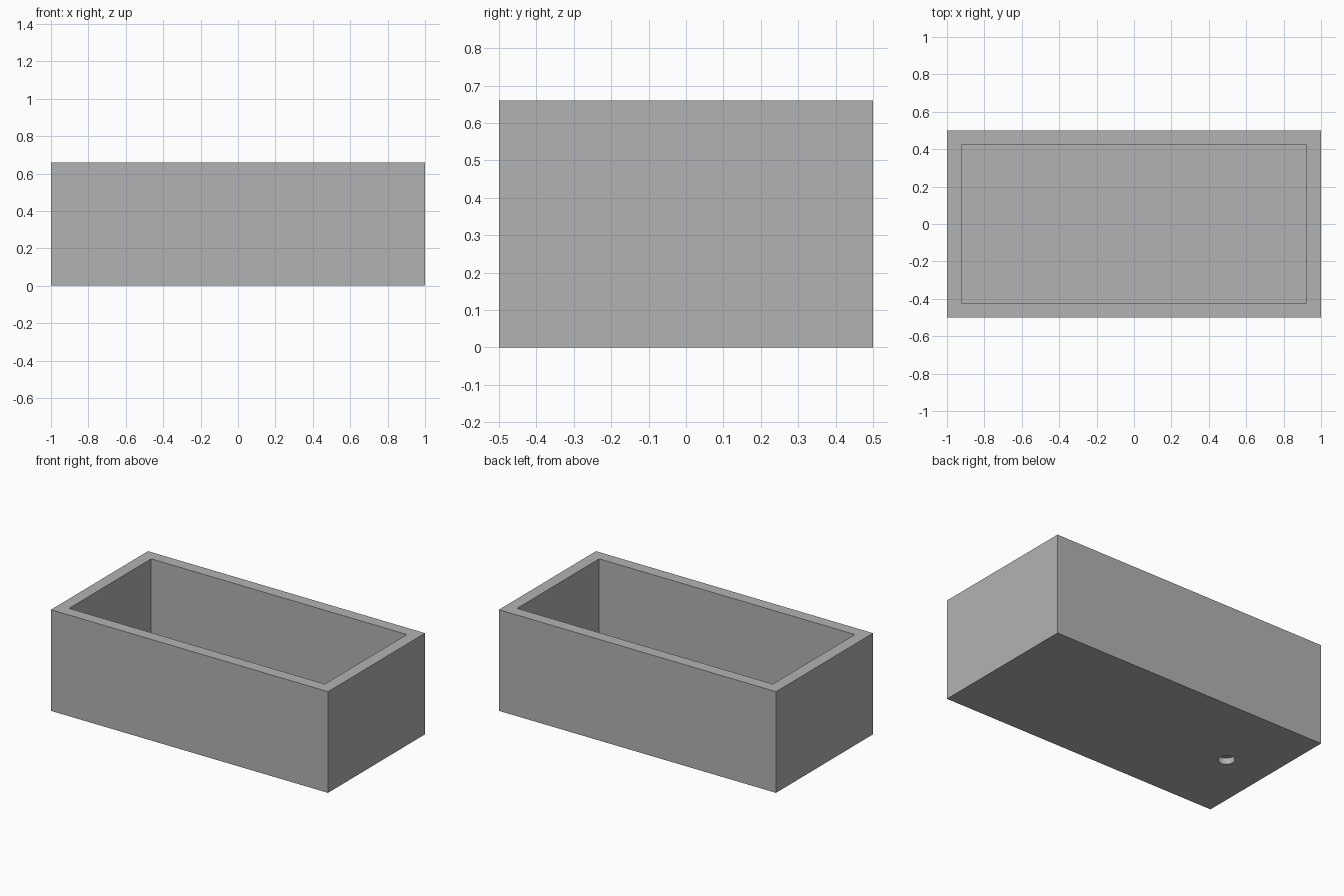
import bpy
import bmesh
from mathutils import Matrix, Vector

default_cube = bpy.data.objects.get("Cube")
if default_cube:
    bpy.data.objects.remove(default_cube, do_unlink=True)

LENGTH, DEPTH, HEIGHT = 2.0, 1.0, 0.66
WALL = 0.077
HOLE_X, HOLE_RADIUS, HOLE_DEPTH = -0.7, 0.05, 0.04

grey = bpy.data.materials.new("plain grey")
grey.use_nodes = True
grey.diffuse_color = (0.45, 0.45, 0.45, 1)
grey.node_tree.nodes["Principled BSDF"].inputs["Base Color"].default_value = grey.diffuse_color


def make_object(name, bm):
    mesh = bpy.data.meshes.new(name)
    bm.to_mesh(mesh)
    bm.free()
    mesh.materials.append(grey)
    obj = bpy.data.objects.new(name, mesh)
    bpy.context.collection.objects.link(obj)
    return obj


# Open trough: a block whose top face is inset and pushed down to the floor
bm = bmesh.new()
bmesh.ops.create_cube(bm, size=1)
bmesh.ops.scale(bm, vec=(LENGTH, DEPTH, HEIGHT), verts=bm.verts)
bmesh.ops.translate(bm, vec=(0, 0, HEIGHT / 2), verts=bm.verts)
bm.normal_update()
top = max(bm.faces, key=lambda f: f.calc_center_median().z)
bmesh.ops.inset_region(bm, faces=[top], thickness=WALL, use_even_offset=True)
cavity = bmesh.ops.extrude_discrete_faces(bm, faces=[top])["faces"][0]
bmesh.ops.translate(bm, vec=Vector((0, 0, WALL - HEIGHT)), verts=cavity.verts)
bmesh.ops.recalc_face_normals(bm, faces=bm.faces)
trough = make_object("trough", bm)

# Round blind recess in the underside
bm = bmesh.new()
bmesh.ops.create_cone(bm, cap_ends=True, segments=32, radius1=HOLE_RADIUS,
                      radius2=HOLE_RADIUS, depth=HOLE_DEPTH * 2,
                      matrix=Matrix.Translation((HOLE_X, 0, 0)))
cutter = make_object("recess_cutter", bm)
cutter.hide_render = True

cut = trough.modifiers.new("recess", 'BOOLEAN')
cut.operation = 'DIFFERENCE'
cut.solver = 'EXACT'
cut.object = cutter

bpy.ops.object.select_all(action='DESELECT')
trough.select_set(True)
bpy.context.view_layer.objects.active = trough
bpy.ops.object.modifier_apply(modifier=cut.name)
bpy.data.objects.remove(cutter, do_unlink=True)
bpy.ops.object.shade_smooth_by_angle()
